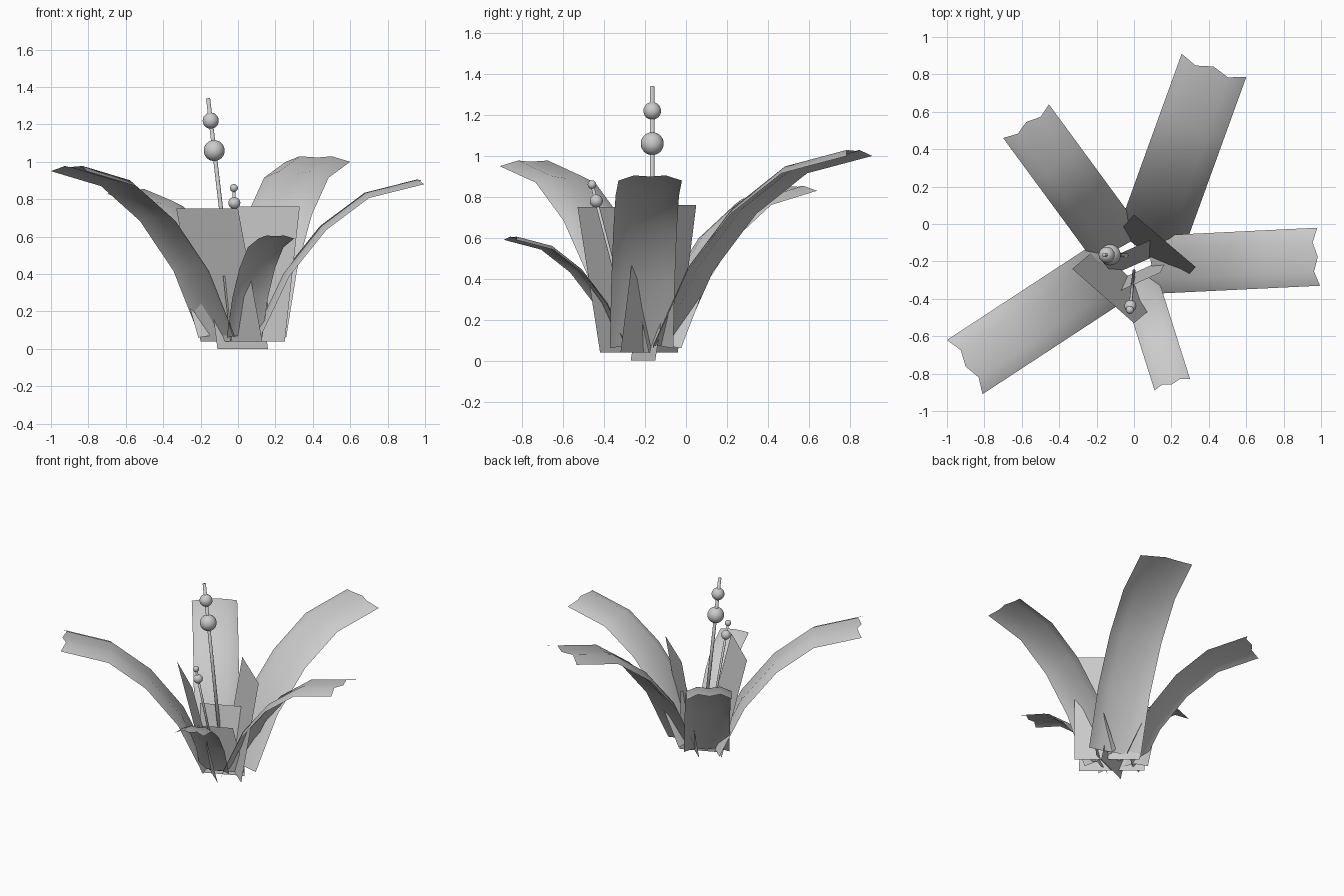
import bpy
import bmesh
from mathutils import Vector

cube = bpy.data.objects.get("Cube")
if cube:
    bpy.data.objects.remove(cube)

grey = bpy.data.materials.new("soft grey")
grey.use_nodes = True
colour = (0.6, 0.6, 0.6, 1)
grey.diffuse_color = colour
grey.node_tree.nodes["Principled BSDF"].inputs["Base Color"].default_value = colour


def finish(name, bm, smooth):
    mesh = bpy.data.meshes.new(name)
    bm.to_mesh(mesh)
    bm.free()
    mesh.materials.append(grey)
    for p in mesh.polygons:
        p.use_smooth = smooth
    obj = bpy.data.objects.new(name, mesh)
    bpy.context.collection.objects.link(obj)
    return obj


# Arching leaf: a creased cross-section swept along one shared curve
CURVE = [(0, 0), (0.19, 0.40), (0.43, 0.70), (0.71, 0.91), (1.07, 1)]
SECTION = [(-1, 0), (-0.5, 0.1), (0, 0.065), (0.5, 0.1), (1, 0)]
BASE_Z = 0.06


def leaf(name, a, b, tip_z):
    a, b = Vector((*a, 0)), Vector((*b, 0))
    half = (b - a) / 2
    out = Vector((-half.y, half.x, 0)).normalized()
    width, height = half.length * 2, tip_z - BASE_Z
    path = [(a + b) / 2 + out * (r - CURVE[-1][0]) * height
            + Vector((0, 0, BASE_Z + z * height)) for r, z in CURVE]
    bm = bmesh.new()
    rows = []
    for i, p in enumerate(path):
        tangent = (path[min(i + 1, len(path) - 1)] - path[max(i - 1, 0)]).normalized()
        normal = half.normalized().cross(tangent)
        if normal.dot(out) > 0:
            normal = -normal
        row = []
        for side, lift in SECTION:
            co = p + half * side + normal * lift * width
            # notched tip
            if i == len(path) - 1 and abs(side) == 0.5:
                co -= tangent * 0.07 * width
            row.append(bm.verts.new(co))
        rows.append(row)
    for lower, upper in zip(rows, rows[1:]):
        for j in range(len(SECTION) - 1):
            bm.faces.new((lower[j], lower[j + 1], upper[j + 1], upper[j]))
    finish(name, bm, True)


leaf("left_leaf", (0.98, -0.02), (0.995, -0.33), 0.88)
leaf("back_leaf", (0.255, 0.91), (0.6, 0.785), 1.0)
leaf("front_right_leaf", (-0.81, -0.91), (-1, -0.62), 0.95)
leaf("back_right_leaf", (-0.7, 0.46), (-0.455, 0.64), 0.83)
leaf("front_small_leaf", (0.3, -0.83), (0.11, -0.89), 0.59)


# Flat upright blade: a bottom edge, swept by a lean to its top edge
def blade(name, a, b, lean, z0, z1):
    bm = bmesh.new()
    corners = [(*a, z0), (*b, z0),
               (b[0] + lean[0], b[1] + lean[1], z1),
               (a[0] + lean[0], a[1] + lean[1], z1)]
    bm.faces.new([bm.verts.new(c) for c in corners])
    finish(name, bm, False)


blade("back_tall_blade", (-0.08, -0.04), (0.25, -0.32), (0.08, 0.09), 0.04, 0.76)
blade("front_tall_blade", (-0.2, -0.13), (0.13, -0.42), (-0.13, -0.11), 0.04, 0.75)
blade("back_short_blade", (-0.11, -0.27), (0.16, -0.15), (-0.06, 0.07), 0.0, 0.47)
blade("front_short_blade", (-0.04, -0.28), (0.18, -0.18), (-0.04, -0.08), 0.04, 0.39)


# Thin stalk with beads
def stalk(name, foot, top, radius, beads):
    foot, top = Vector(foot), Vector(top)
    axis = top - foot
    bm = bmesh.new()
    bmesh.ops.create_cone(bm, cap_ends=True, segments=12, radius1=radius,
                          radius2=radius, depth=axis.length)
    rod = finish(name, bm, True)
    rod.location = (foot + top) / 2
    rod.rotation_euler = axis.to_track_quat('Z', 'Y').to_euler()
    for i, (z, size) in enumerate(beads):
        bm = bmesh.new()
        bmesh.ops.create_uvsphere(bm, u_segments=24, v_segments=16, radius=size)
        bead = finish(f"{name}_bead_{i + 1}", bm, True)
        bead.location = foot + axis * ((z - foot.z) / axis.z)


stalk("tall_stalk", (-0.01, -0.165, 0.06), (-0.16, -0.165, 1.34), 0.011,
      [(1.06, 0.056), (1.22, 0.043)])
stalk("short_stalk", (0.0, -0.25, 0.06), (-0.022, -0.462, 0.87), 0.008,
      [(0.78, 0.032), (0.86, 0.021)])
